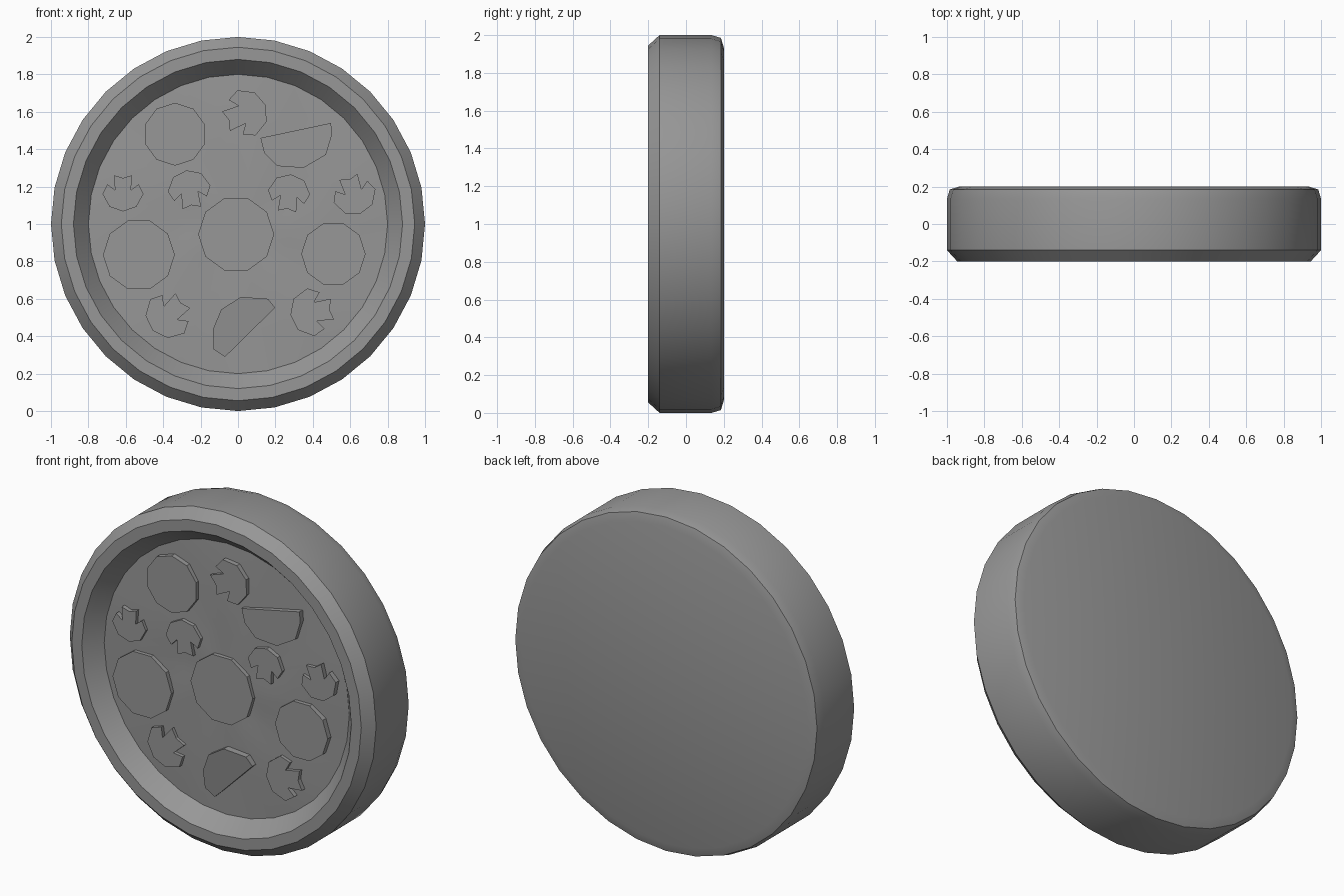
import bpy, bmesh, math

if "Cube" in bpy.data.objects:
    bpy.data.objects.remove(bpy.data.objects["Cube"])

SEG = 32
grey = bpy.data.materials.new("dark_grey")
grey.diffuse_color = (0.31, 0.31, 0.31, 1)
grey.use_nodes = True
grey.node_tree.nodes["Principled BSDF"].inputs["Base Color"].default_value = grey.diffuse_color


def finish(name, bm):
    bmesh.ops.recalc_face_normals(bm, faces=bm.faces)
    me = bpy.data.meshes.new(name)
    bm.to_mesh(me)
    bm.free()
    me.materials.append(grey)
    ob = bpy.data.objects.new(name, me)
    bpy.context.collection.objects.link(ob)
    return ob


# Disc with raised crust and slightly uneven floor: (radius, y, waviness)
profile = [(0.935, 0.20, 0), (0.985, 0.185, 0), (1.0, 0.135, 0), (1.0, -0.14, 0),
           (0.945, -0.20, 0), (0.88, -0.20, 0), (0.80, -0.105, 0),
           (0.55, -0.115, 0.006), (0.28, -0.115, 0.005)]
bm = bmesh.new()
rings = []
for r, y, wave in profile:
    ring = []
    for i in range(SEG):
        a = 2 * math.pi * i / SEG
        ring.append(bm.verts.new((r * math.sin(a), y + wave * math.sin(5 * a + 9 * r),
                                  1 + r * math.cos(a))))
    rings.append(ring)
for a, b in zip(rings, rings[1:]):
    for i in range(SEG):
        j = (i + 1) % SEG
        bm.faces.new((a[i], a[j], b[j], b[i]))
bm.faces.new(rings[0])
mid = bm.verts.new((0, -0.115, 1))
for i in range(SEG):
    bm.faces.new((rings[-1][i], rings[-1][(i + 1) % SEG], mid))
disc = finish("crust_disc", bm)
bpy.context.view_layer.objects.active = disc
disc.select_set(True)
bpy.ops.object.shade_smooth_by_angle(angle=math.radians(30))
disc.select_set(False)


def topping(name, pts, x=0, z=0, rot=0, front=-0.138, tilt=0):
    """Extrude an x/z outline from the floor to its front height."""
    bm = bmesh.new()
    c, s = math.cos(math.radians(rot)), math.sin(math.radians(rot))
    flat = [(x + c * u - s * v, z + s * u + c * v) for u, v in pts]
    zm = sum(p[1] for p in flat) / len(flat)
    top = [bm.verts.new((px, front - tilt * (pz - zm), pz)) for px, pz in flat]
    low = [bm.verts.new((px, -0.10, pz)) for px, pz in flat]
    n = len(flat)
    bm.faces.new(top)
    bm.faces.new(low[::-1])
    for i in range(n):
        j = (i + 1) % n
        bm.faces.new((top[i], top[j], low[j], low[i]))
    finish(name, bm)


# Round slices
for k, (x, z, r, rot) in enumerate([(-0.337, 1.48, 0.168, 18), (-0.01, 0.945, 0.203, 0),
                                    (-0.53, 0.835, 0.192, 0), (0.51, 0.84, 0.172, 0)]):
    pts = [(r * math.cos(2 * math.pi * i / 10), r * math.sin(2 * math.pi * i / 10))
           for i in range(10)]
    topping(f"round_slice_{k + 1}", pts, x, z, rot)

# Half slices
topping("half_slice_upper", [(0.12, 1.46), (0.497, 1.54), (0.503, 1.48), (0.47, 1.37),
                             (0.35, 1.30), (0.21, 1.31), (0.14, 1.38)])
topping("half_slice_lower", [(-0.134, 0.436), (-0.09, 0.543), (0.016, 0.61), (0.16, 0.60),
                             (0.198, 0.553), (-0.027, 0.33), (-0.07, 0.29), (-0.13, 0.33)],
        tilt=0.12)

# Mushroom slices: half outline mirrored about the stem
half = [(0.075, 0.082), (0.115, 0.01), (0.088, -0.045), (0.045, -0.012), (0.05, -0.095)]
outline = [(0, 0.108)] + half + [(0, -0.08)] + [(-u, v) for u, v in reversed(half)]
for k, (x, z, rot, sc) in enumerate([(0.035, 1.59, -68, 1.13), (-0.615, 1.17, 180, 0.95),
                                     (-0.26, 1.18, 8, 1), (0.272, 1.16, -6, 0.98),
                                     (0.62, 1.16, 198, 1.02), (-0.37, 0.515, 135, 1.12),
                                     (0.40, 0.53, 98, 1.12)]):
    topping(f"mushroom_slice_{k + 1}", [(u * sc, v * sc) for u, v in outline], x, z, rot)
